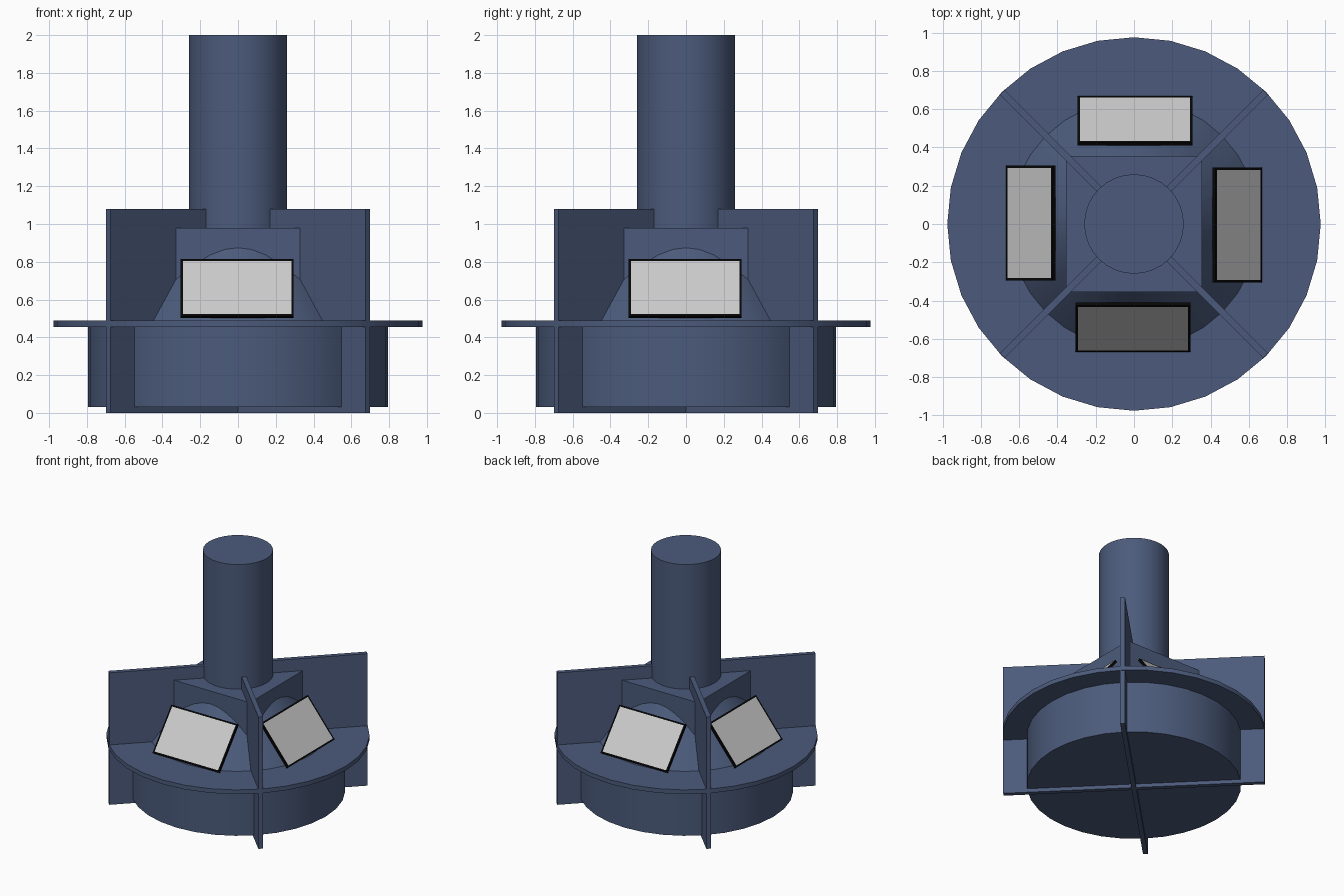
import bpy
import bmesh
from math import cos, sin, pi, radians
from mathutils import Matrix, Vector

cube = bpy.data.objects.get("Cube")
if cube:
    bpy.data.objects.remove(cube, do_unlink=True)


def make_material(name, colour):
    mat = bpy.data.materials.new(name)
    mat.use_nodes = True
    mat.diffuse_color = (*colour, 1)
    bsdf = next(n for n in mat.node_tree.nodes if n.type == "BSDF_PRINCIPLED")
    bsdf.inputs["Base Color"].default_value = (*colour, 1)
    return mat


BLUE = make_material("slate blue", (0.072, 0.105, 0.2))
BLACK = make_material("black", (0.002, 0.002, 0.002))
GREY = make_material("light grey", (0.6, 0.6, 0.6))


def finish(bm, name, *materials):
    mesh = bpy.data.meshes.new(name)
    bm.to_mesh(mesh)
    bm.free()
    for mat in materials:
        mesh.materials.append(mat)
    obj = bpy.data.objects.new(name, mesh)
    bpy.context.collection.objects.link(obj)
    return obj


def round_part(name, bottom_radius, top_radius, z0, z1):
    bm = bmesh.new()
    bmesh.ops.create_cone(bm, cap_ends=True, segments=32, radius1=bottom_radius,
                          radius2=top_radius, depth=z1 - z0,
                          matrix=Matrix.Translation((0, 0, (z0 + z1) / 2)))
    obj = finish(bm, name, BLUE)
    bpy.ops.object.select_all(action="DESELECT")
    obj.select_set(True)
    bpy.context.view_layer.objects.active = obj
    bpy.ops.object.shade_smooth_by_angle(angle=radians(30))
    return obj


def box_mesh(size, matrix):
    bm = bmesh.new()
    bmesh.ops.create_cube(bm, size=1, matrix=matrix @ Matrix.Diagonal((*size, 1)))
    return bm


# Turned body
round_part("base_drum", 0.795, 0.795, 0.03, 0.46)
round_part("flange_disc", 0.976, 0.976, 0.455, 0.49)
round_part("sloped_cone", 0.653, 0.285, 0.488, 0.965)
round_part("column", 0.26, 0.26, 0.95, 2)

# Square collar under the column
finish(box_mesh((0.71, 0.71, 0.5), Matrix.Translation((0, 0, 0.73))),
       "square_collar", BLUE)

# Two crossed plates form the four diagonal fins
for side, turn in (("left", 45), ("right", -45)):
    place = Matrix.Rotation(radians(turn), 4, "Z") @ Matrix.Translation((0, 0, 0.54))
    finish(box_mesh((1.944, 0.036, 1.08), place), side + "_cross_fin", BLUE)

# Four tilted panels: dark frame with an inset light face
for i, side in enumerate(("front", "left", "back", "right")):
    place = (Matrix.Rotation(i * pi / 2, 4, "Z")
             @ Matrix.Translation((-0.005, -0.54, 0.658))
             @ Matrix.Rotation(radians(51), 4, "X"))
    bm = box_mesh((0.6, 0.387, 0.02), place)
    bm.normal_update()
    outward = place.to_3x3() @ Vector((0, 0, 1))
    face = max(bm.faces, key=lambda f: f.normal.dot(outward))
    bmesh.ops.inset_region(bm, faces=[face], thickness=0.018)
    face.material_index = 1
    finish(bm, side + "_panel", BLACK, GREY)
